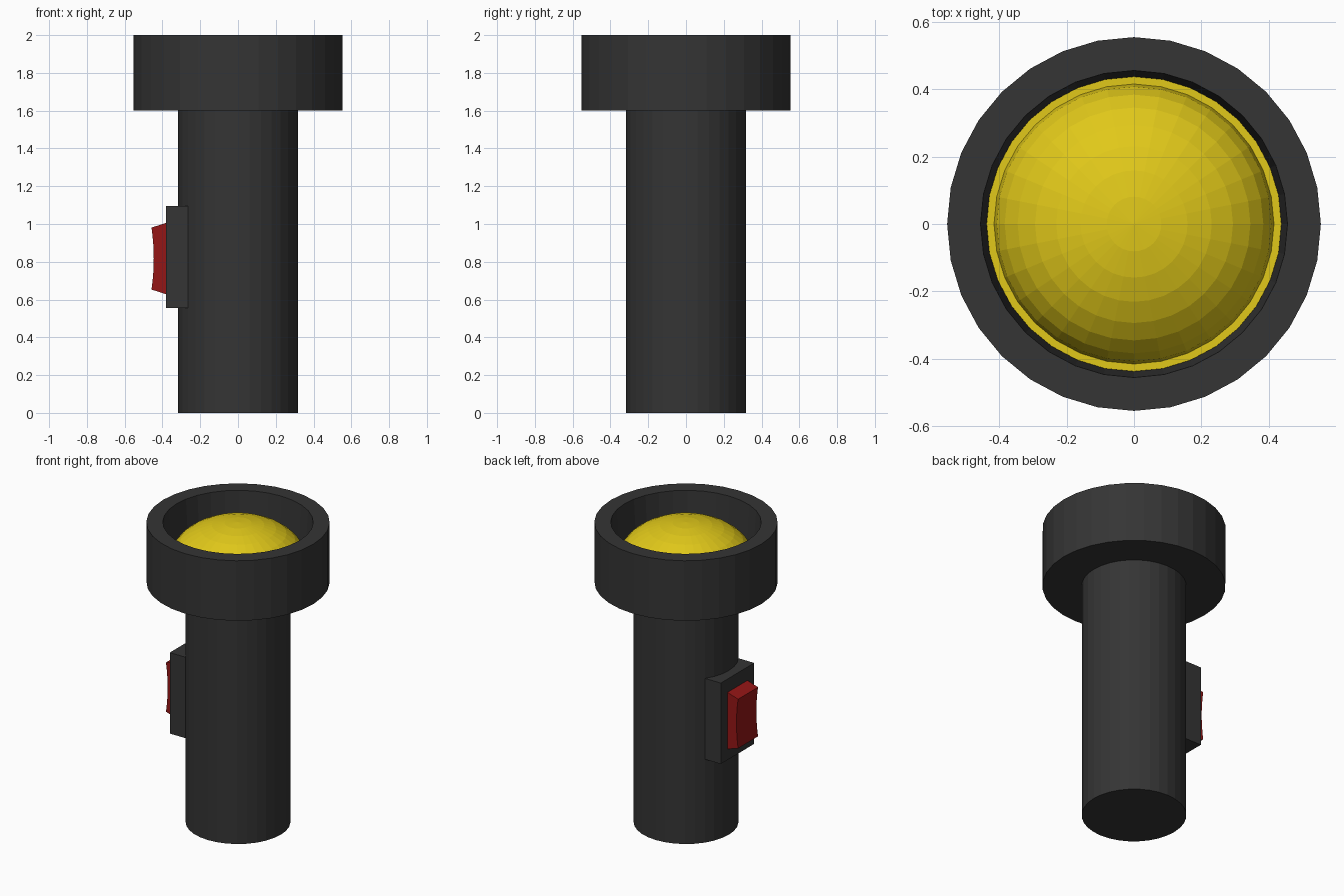
import bpy, bmesh, math

if "Cube" in bpy.data.objects:
    bpy.data.objects.remove(bpy.data.objects["Cube"])

SIDES = 32


def material(name, rgb):
    m = bpy.data.materials.new(name)
    m.diffuse_color = (*rgb, 1)
    m.use_nodes = True
    m.node_tree.nodes["Principled BSDF"].inputs["Base Color"].default_value = m.diffuse_color
    return m


dark = material("dark_casing", (0.035, 0.035, 0.035))
yellow = material("yellow_lens", (0.75, 0.58, 0.01))
red = material("red_switch", (0.30, 0.008, 0.008))


def finish(name, bm, mat):
    bmesh.ops.remove_doubles(bm, verts=bm.verts, dist=1e-5)
    bmesh.ops.recalc_face_normals(bm, faces=bm.faces)
    mesh = bpy.data.meshes.new(name)
    bm.to_mesh(mesh)
    bm.free()
    mesh.materials.append(mat)
    ob = bpy.data.objects.new(name, mesh)
    bpy.context.collection.objects.link(ob)
    return ob


def lathe(name, profile, mat):
    """Spin an (r, z) profile around the z axis."""
    bm = bmesh.new()
    vs = [bm.verts.new((r, 0, z)) for r, z in profile]
    es = [bm.edges.new(p) for p in zip(vs, vs[1:])]
    bmesh.ops.spin(bm, geom=vs + es, cent=(0, 0, 0), axis=(0, 0, 1),
                   angle=math.tau, steps=SIDES, use_merge=True)
    return finish(name, bm, mat)


def extrude_y(name, outline, half, mat):
    """Extrude an (x, z) outline symmetrically along y."""
    bm = bmesh.new()
    face = bm.faces.new([bm.verts.new((x, -half, z)) for x, z in outline])
    new = bmesh.ops.extrude_face_region(bm, geom=[face], use_keep_orig=True)
    verts = [v for v in new["geom"] if isinstance(v, bmesh.types.BMVert)]
    bmesh.ops.translate(bm, verts=verts, vec=(0, 2 * half, 0))
    return finish(name, bm, mat)


# Handle and hollow head in one turned casing
FLOOR = 1.74
lathe("casing", [(0, 0), (0.317, 0), (0.317, 1.6), (0.554, 1.6), (0.554, 2.0),
                 (0.455, 2.0), (0.437, FLOOR - 0.01), (0, FLOOR - 0.01)], dark)

# Lens: flat rim plus a flattened dome
dome = [(0.415 * math.cos(i * math.pi / 16), FLOOR + 0.26 * math.sin(i * math.pi / 16))
        for i in range(8)]
lathe("lens", [(0, FLOOR - 0.01), (0.437, FLOOR - 0.01), (0.437, FLOOR)]
      + dome + [(0, 2.0)], yellow)

# Switch housing, sunk into the handle's left side
extrude_y("switch_housing", [(-0.38, 0.555), (-0.25, 0.555),
                             (-0.25, 1.095), (-0.38, 1.095)], 0.176, dark)

# Rocker button with a concave outer face
curve = []
for i in range(9):
    t = i / 4 - 1
    curve.append((-0.446 - 0.012 * t * t, 0.817 + 0.164 * t))
extrude_y("switch_rocker", [(-0.37, 1.009), (-0.37, 0.625)] + curve, 0.105, red)
